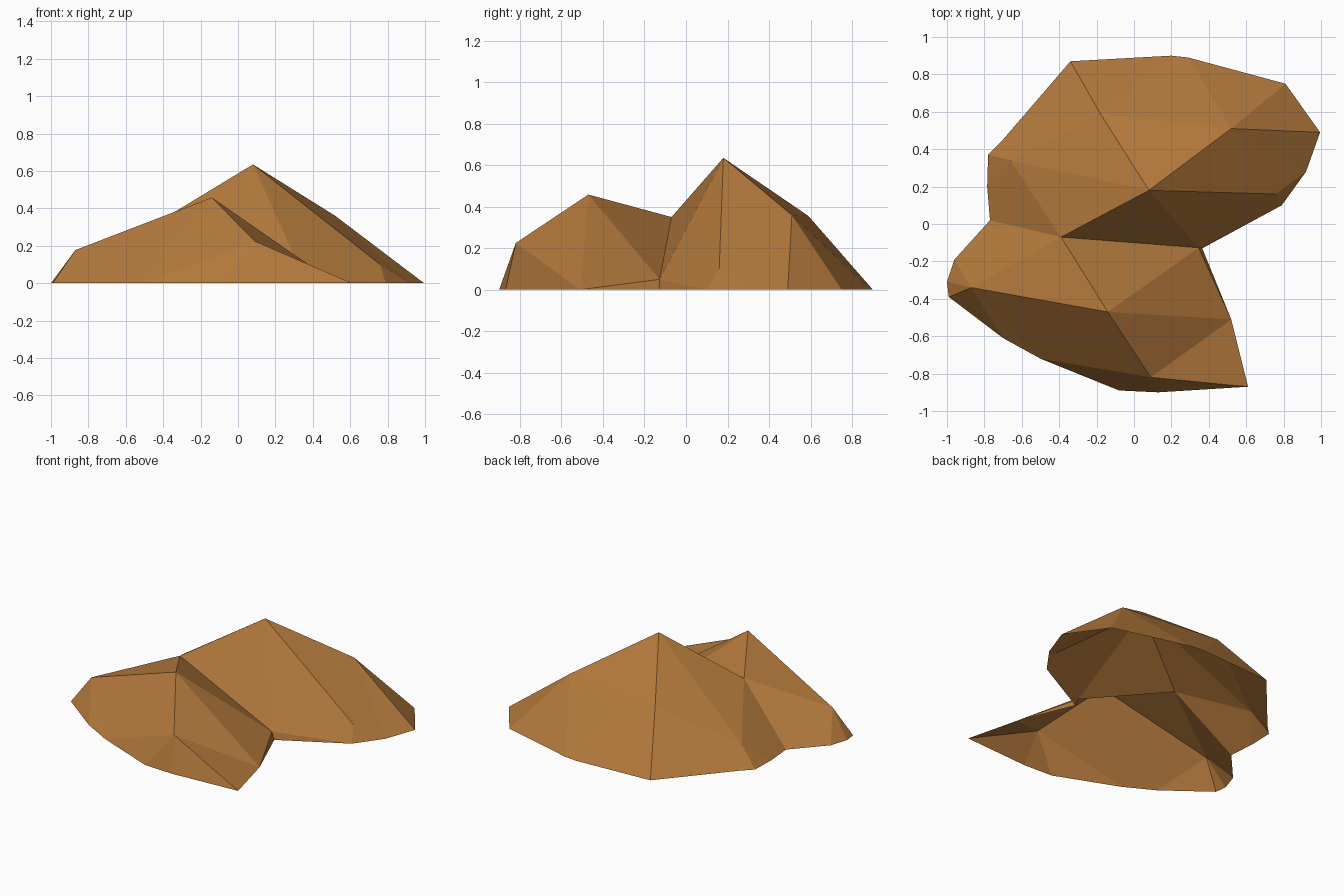
import bpy
from mathutils import Vector
from mathutils.geometry import delaunay_2d_cdt

if "Cube" in bpy.data.objects:
    bpy.data.objects.remove(bpy.data.objects["Cube"])

# Ground outline of the rock (z = 0), clockwise from the back left
rim = [(-.34, .87), (.20, .90), (.29, .89), (.81, .75), (.995, .49), (.92, .28),
       (.79, .10), (.365, -.13), (.52, -.51), (.61, -.87), (.13, -.90),
       (-.08, -.89), (-.50, -.72), (-.70, -.61), (-.99, -.39), (-1.0, -.31),
       (-.96, -.19), (-.77, .02), (-.785, .20), (-.78, .37), (-.71, .44)]

# Raised corners of the two humps
peaks = {
    "summit": (.08, .18, .635), "east": (.52, .51, .36), "saddle": (-.39, -.07, .35),
    "front_top": (-.14, -.47, .458), "front_low": (.09, -.82, .225),
    "west": (-.87, -.34, .177), "spur": (.76, .16, .10), "notch": (.345, -.127, .05),
    "back": (-.18, .59, .355), "back_west": (-.66, .34, .13)}

# Ridge lines: each corner with the corners / rim points its creases run to
ridges = {
    "summit": ["east", "saddle", "spur", "notch", "back", "back_west"],
    "east": ["back", "spur", 2, 3, 4, 5],
    "saddle": ["front_top", "west", "notch", "back_west", 16, 17],
    "front_top": ["front_low", "west", "notch", 8, 12],
    "front_low": [8, 9, 10, 11, 12],
    "west": [12, 13, 14, 15, 16],
    "spur": ["notch", 5, 6],
    "notch": [6, 7, 8],
    "back": ["back_west", 0, 1, 2, 20],
    "back_west": [17, 18, 19, 20]}

points = [(x, y, 0) for x, y in rim] + list(peaks.values())
index = {name: len(rim) + i for i, name in enumerate(peaks)}
edges = [(i, (i + 1) % len(rim)) for i in range(len(rim))]
edges += [(index[a], index.get(b, b)) for a, ends in ridges.items() for b in ends]

# Fill the outline with facets along the ridges, then lift to height
flat, _, faces, source, _, _ = delaunay_2d_cdt(
    [Vector(p[:2]) for p in points], edges, [], 1, 1e-5)
verts = [(v.x, v.y, points[s[0]][2] if s else 0) for v, s in zip(flat, source)]

mesh = bpy.data.meshes.new("rock_shell")
mesh.from_pydata(verts, [], faces)
rock = bpy.data.objects.new("rock_shell", mesh)
bpy.context.collection.objects.link(rock)

# Warm brown stone
stone = bpy.data.materials.new("brown_stone")
stone.diffuse_color = (0.45, 0.19, 0.045, 1)
stone.use_nodes = True
stone.node_tree.nodes["Principled BSDF"].inputs["Base Color"].default_value = stone.diffuse_color
mesh.materials.append(stone)
